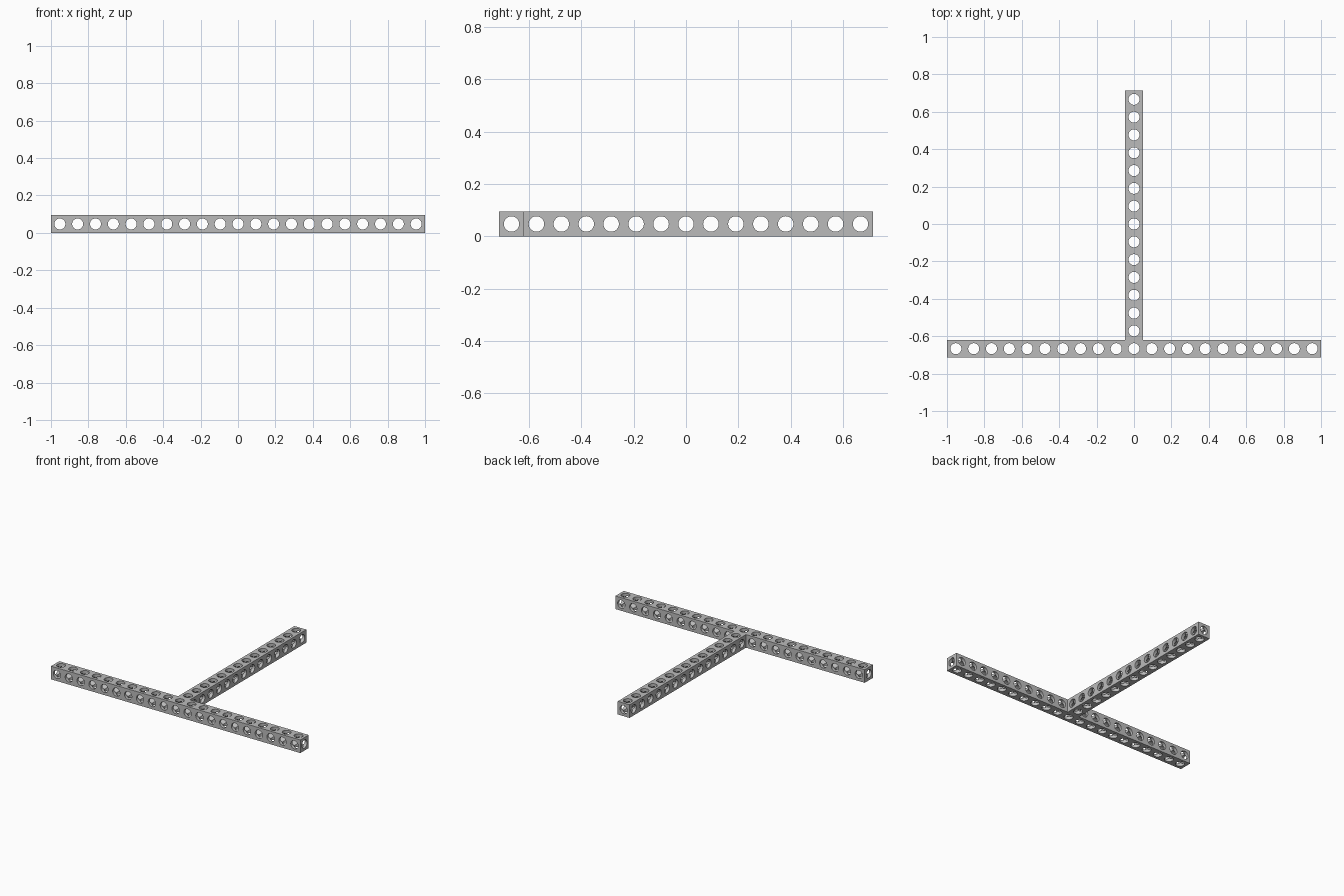
import bpy, bmesh, math
from mathutils import Vector

cube = bpy.data.objects.get("Cube")
if cube:
    bpy.data.objects.remove(cube, do_unlink=True)

BAR, STEM = 21, 14            # cells in the crossbar, cells in the stem behind it
PITCH = 2 / BAR               # cell size and hole spacing
HALF = PITCH / 2
RADIUS = 0.0295
SEGMENTS = 32
FRONT_Y = -PITCH * STEM / 2   # centre line of the crossbar

grey = bpy.data.materials.new("beam grey")
grey.use_nodes = True
grey.diffuse_color = (0.5, 0.5, 0.5, 1)
grey.node_tree.nodes["Principled BSDF"].inputs["Base Color"].default_value = grey.diffuse_color

# T-shaped set of cells, each drilled along all three axes
cells = {(i - BAR // 2, 0, 0) for i in range(BAR)}
cells |= {(0, j + 1, 0) for j in range(STEM)}


def add_side(bm, centre, axis, sign, closed):
    """One side of a drilled cell: the bore down to its crossing, and the outer plate."""
    n = Vector((0, 0, 0))
    n[axis] = sign
    u, v = Vector((0, 0, 0)), Vector((0, 0, 0))
    u[(axis + 1) % 3] = v[(axis + 2) % 3] = 1
    inner, rim, border = [], [], []
    for k in range(SEGMENTS):
        a = math.tau * k / SEGMENTS
        ray = u * math.cos(a) + v * math.sin(a)
        reach = max(abs(math.cos(a)), abs(math.sin(a)))
        inner.append(bm.verts.new(centre + ray * RADIUS + n * RADIUS * reach))
        rim.append(bm.verts.new(centre + ray * RADIUS + n * HALF))
        if closed:
            border.append(bm.verts.new(centre + ray * HALF / reach + n * HALF))
    rings = [inner, rim] + ([border] if closed else [])
    for a, b in zip(rings, rings[1:]):
        for k in range(SEGMENTS):
            m = (k + 1) % SEGMENTS
            bm.faces.new((a[k], a[m], b[m], b[k]))


bm = bmesh.new()
for cell in sorted(cells):
    centre = Vector(cell) * PITCH + Vector((0, FRONT_Y, HALF))
    for axis in range(3):
        for sign in (-1, 1):
            neighbour = list(cell)
            neighbour[axis] += sign
            add_side(bm, centre, axis, sign, tuple(neighbour) not in cells)

# Weld the cells into one closed solid
bmesh.ops.remove_doubles(bm, verts=bm.verts, dist=0.0001)
bmesh.ops.recalc_face_normals(bm, faces=bm.faces)

mesh = bpy.data.meshes.new("perforated_t_beam")
bm.to_mesh(mesh)
bm.free()
mesh.materials.append(grey)
beam = bpy.data.objects.new("perforated_t_beam", mesh)
bpy.context.collection.objects.link(beam)

# Smooth bores, crisp edges
bpy.ops.object.select_all(action='DESELECT')
beam.select_set(True)
bpy.context.view_layer.objects.active = beam
bpy.ops.object.shade_smooth_by_angle(angle=math.radians(30))
